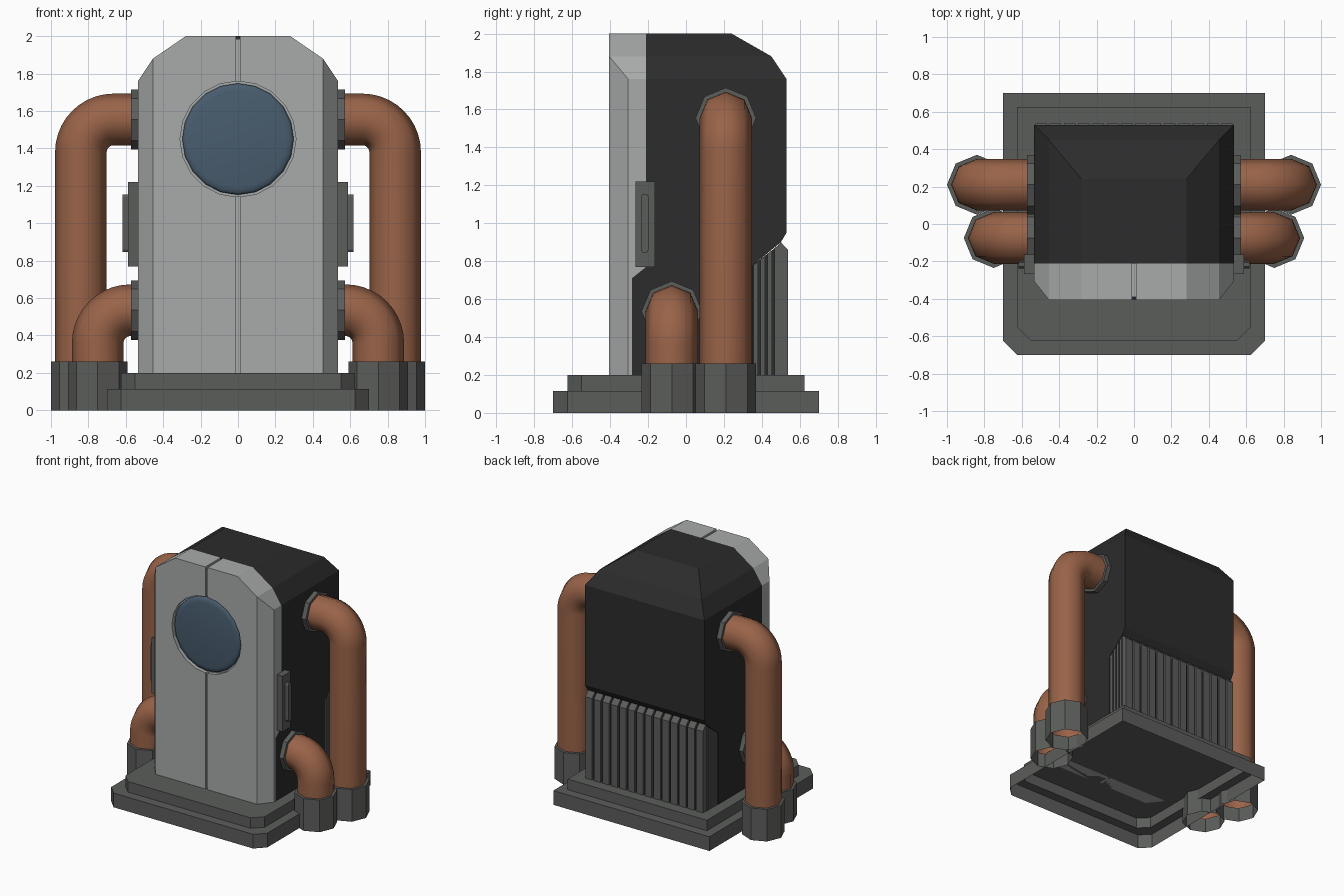
import bpy, bmesh, math
from math import cos, sin, pi

if "Cube" in bpy.data.objects:
    bpy.data.objects.remove(bpy.data.objects["Cube"])


def material(name, rgb):
    m = bpy.data.materials.new(name)
    m.diffuse_color = (*rgb, 1)
    m.use_nodes = True
    m.node_tree.nodes["Principled BSDF"].inputs["Base Color"].default_value = m.diffuse_color
    return m


BLACK = material("charcoal", (0.025, 0.025, 0.025))
PALE = material("pale grey", (0.39, 0.41, 0.40))
GREY = material("dark grey", (0.105, 0.110, 0.104))
COPPER = material("copper brown", (0.32, 0.125, 0.065))
GLASS = material("blue glass", (0.065, 0.108, 0.155))


def loft(name, rings, mat, start=True, end=True, smooth=False):
    """Skin a list of equal-length point rings, with optional end caps."""
    bm = bmesh.new()
    vs = [[bm.verts.new(p) for p in ring] for ring in rings]
    n = len(rings[0])
    for a, b in zip(vs, vs[1:]):
        for i in range(n):
            j = (i + 1) % n
            bm.faces.new((a[i], a[j], b[j], b[i]))
    if start:
        bm.faces.new(vs[0][::-1])
    if end:
        bm.faces.new(vs[-1])
    bmesh.ops.remove_doubles(bm, verts=bm.verts, dist=0.0005)
    bmesh.ops.recalc_face_normals(bm, faces=bm.faces)
    for f in bm.faces:
        f.smooth = smooth
    me = bpy.data.meshes.new(name)
    bm.to_mesh(me)
    bm.free()
    me.materials.append(mat)
    ob = bpy.data.objects.new(name, me)
    bpy.context.collection.objects.link(ob)
    return ob


def box(name, x0, x1, y0, y1, z0, z1, mat):
    return loft(name, [[(x0, y0, z), (x1, y0, z), (x1, y1, z), (x0, y1, z)]
                       for z in (z0, z1)], mat)


def prism_x(name, profile, x0, x1, mat):
    """Extrude a (y, z) profile along x."""
    return loft(name, [[(x, y, z) for y, z in profile] for x in (x0, x1)], mat)


def disc(r, y, n=20):
    return [(r * cos(2 * pi * i / n), y, 1.45 + r * sin(2 * pi * i / n)) for i in range(n)]


# Stepped base, open underneath, front corners cut off
def base_ring(w, z, c=0.075):
    return [(-w, w, z), (w, w, z), (w, c - w, z), (w - c, -w, z), (c - w, -w, z), (-w, c - w, z)]


loft("base", [base_ring(0.70, 0), base_ring(0.70, 0.115),
              base_ring(0.625, 0.115), base_ring(0.625, 0.2)], GREY, start=False)

# Dark main body: half width, front y, back y, height
body = [(0.535, -0.285, 0.35, 0.2), (0.535, -0.285, 0.35, 0.71), (0.535, -0.21, 0.35, 0.77),
        (0.535, -0.21, 0.36, 0.785), (0.535, -0.21, 0.50, 0.90), (0.535, -0.21, 0.53, 0.95),
        (0.535, -0.21, 0.53, 1.76), (0.455, -0.21, 0.45, 1.88), (0.28, -0.21, 0.24, 2.0)]
loft("body", [[(-w, f, z), (w, f, z), (w, b, z), (-w, b, z)] for w, f, b, z in body],
     BLACK, start=False)

# Pale front plate in two halves, with a recess for the window
plate = [(0.535, -0.305, -0.285, 0.2), (0.535, -0.305, -0.285, 0.71),
         (0.535, -0.305, -0.21, 0.77), (0.535, -0.305, -0.21, 1.76),
         (0.455, -0.405, -0.21, 1.88), (0.28, -0.405, -0.21, 2.0)]
cutter = loft("window_cutter", [disc(0.31, -0.5), disc(0.31, -0.375)], PALE)
cutter.hide_render = True
for s, side in ((-1, "left"), (1, "right")):
    half = loft(side + "_front_plate",
                [[(s * 0.01, b, z), (s * w, b, z), (s * w, y, z),
                  (s * min(w, 0.455), -0.405, z), (s * 0.01, -0.405, z)]
                 for w, y, b, z in plate], PALE)
    mod = half.modifiers.new("recess", 'BOOLEAN')
    mod.operation = 'DIFFERENCE'
    mod.solver = 'EXACT'
    mod.object = cutter
    bpy.context.view_layer.objects.active = half
    bpy.ops.object.modifier_apply(modifier=mod.name)
bpy.data.objects.remove(cutter)
box("lower_seam", -0.011, 0.011, -0.39, -0.28, 0.2, 1.145, PALE)
box("middle_seam", -0.011, 0.011, -0.375, -0.28, 1.14, 1.76, PALE)
box("upper_seam", -0.011, 0.011, -0.39, -0.21, 1.755, 1.985, PALE)

# Round window with a softened edge
loft("window", [disc(0.298, -0.37), disc(0.298, -0.388), disc(0.285, -0.398),
                disc(0.26, -0.403)], GLASS, start=False, smooth=True)

# Rear grille: dark core with grey slats on the back and sides
prism_x("grille_core", [(0.34, 0.2), (0.522, 0.2), (0.522, 0.85), (0.49, 0.885), (0.34, 0.77)],
        -0.522, 0.522, BLACK)
slats = 14
pitch = 1.07 / slats
for i in range(slats):
    x = -0.535 + pitch * (i + 0.5)
    prism_x("back_slat", [(0.48, 0.2), (0.537, 0.2), (0.537, 0.86), (0.50, 0.90), (0.48, 0.88)],
            x - pitch * 0.4, x + pitch * 0.4, GREY)
for s in (-1, 1):
    for k in range(4):
        y0 = 0.355 + k * 0.037
        y1 = y0 + 0.025
        top = [0.78 + 0.8 * (y - 0.35) - 0.005 for y in (y0, y1)]
        prism_x("side_slat", [(y0, 0.2), (y1, 0.2), (y1, top[1]), (y0, top[0])],
                s * 0.51, s * 0.533, GREY)


# Bent pipes with wall flanges and floor collars on both sides
def octagon(r):
    return [(r * cos(i * pi / 4), r * sin(i * pi / 4)) for i in range(8)]


def pipe(s, label, px, py, top, r=0.138, bend=0.175):
    def ring(cx, cz, a):
        return [(s * (cx + u * cos(a)), py + v, cz + u * sin(a)) for u, v in octagon(r)]
    bx, bz = px - bend, top - bend
    rings = [ring(px, 0.1, 0)]
    for i in range(11):
        a = i * pi / 20
        rings.append(ring(bx + bend * cos(a), bz + bend * sin(a), a))
    rings.append(ring(0.53, top, pi / 2))
    loft(label + "_pipe", rings, COPPER, start=False, end=False, smooth=True)
    loft(label + "_pipe_flange", [[(s * x, py + u, top + v) for u, v in octagon(0.16)]
                                  for x in (0.53, 0.572)], GREY)
    loft(label + "_pipe_collar", [[(s * px + u, py + v, z) for u, v in octagon(q)]
                                  for q, z in ((0.16, 0), (0.16, 0.26), (0.13, 0.26))],
         GREY, start=False, end=False)


for s in (-1, 1):
    pipe(s, "tall", 0.84, 0.21, 1.555)
    pipe(s, "short", 0.75, -0.075, 0.535)
    # Side hinge block with a slim handle
    box("side_block", s * 0.52, s * 0.587, -0.267, -0.163, 0.77, 1.22, GREY)
    prism_y = [(-0.237, 0.86), (-0.228, 0.845), (-0.207, 0.845), (-0.198, 0.86),
               (-0.198, 1.14), (-0.207, 1.155), (-0.228, 1.155), (-0.237, 1.14)]
    prism_x("side_handle", prism_y, s * 0.58, s * 0.617, GREY)
